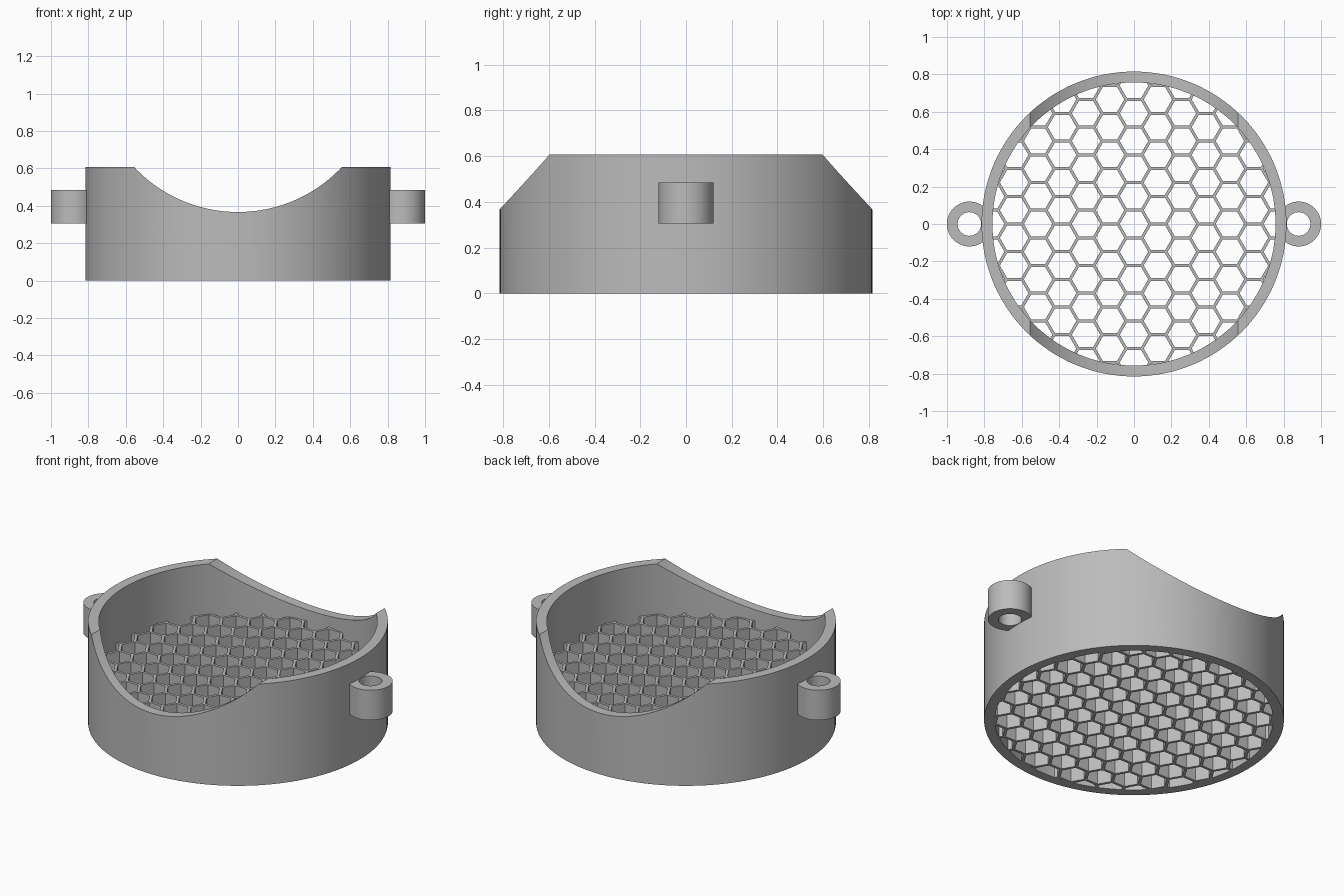
import bpy
import bmesh
import math
from mathutils import Matrix, Vector

if "Cube" in bpy.data.objects:
    bpy.data.objects.remove(bpy.data.objects["Cube"], do_unlink=True)

# Overall dimensions
OUTER, INNER, HEIGHT = 0.815, 0.757, 0.607
GRID_TOP = 0.305
PITCH, WALL = 0.148, 0.016

grey = bpy.data.materials.new("plain grey")
grey.use_nodes = True
colour = (0.5, 0.5, 0.5, 1.0)
grey.diffuse_color = colour
grey.node_tree.nodes["Principled BSDF"].inputs["Base Color"].default_value = colour


def make_object(name, bm):
    bmesh.ops.recalc_face_normals(bm, faces=bm.faces)
    mesh = bpy.data.meshes.new(name)
    bm.to_mesh(mesh)
    bm.free()
    obj = bpy.data.objects.new(name, mesh)
    bpy.context.collection.objects.link(obj)
    mesh.materials.append(grey)
    return obj


def add_prism(bm, radius, z0, z1, sides, x=0.0, y=0.0):
    bmesh.ops.create_cone(
        bm, cap_ends=True, segments=sides, radius1=radius, radius2=radius,
        depth=z1 - z0, matrix=Matrix.Translation((x, y, (z0 + z1) / 2)))


def tube(name, outer, inner, z0, z1, sides, x=0.0):
    """Ring with a rectangular section."""
    bm = bmesh.new()
    profile = [(inner, z0), (outer, z0), (outer, z1), (inner, z1)]
    rings = []
    for i in range(sides):
        a = math.tau * i / sides
        rings.append([bm.verts.new((x + r * math.cos(a), r * math.sin(a), z))
                      for r, z in profile])
    for i in range(sides):
        p, q = rings[i], rings[(i + 1) % sides]
        for k in range(4):
            n = (k + 1) % 4
            bm.faces.new((p[k], q[k], q[n], p[n]))
    return make_object(name, bm)


def activate(obj):
    bpy.ops.object.select_all(action="DESELECT")
    obj.select_set(True)
    bpy.context.view_layer.objects.active = obj


def cut(obj, cutter):
    cutter.hide_render = True
    mod = obj.modifiers.new("cut", "BOOLEAN")
    mod.operation = "DIFFERENCE"
    mod.solver = "EXACT"
    mod.object = cutter
    activate(obj)
    bpy.ops.object.modifier_apply(modifier=mod.name)
    bpy.data.objects.remove(cutter, do_unlink=True)


def smooth(obj):
    activate(obj)
    bpy.ops.object.shade_smooth_by_angle(angle=math.radians(30))


# Outer ring with an arched scoop through front and back
ring = tube("outer_ring", OUTER, INNER, 0, HEIGHT, 128)
half_chord, dip = 0.555, 0.24
scoop_radius = (half_chord ** 2 + dip ** 2) / (2 * dip)
bm = bmesh.new()
add_prism(bm, scoop_radius, -1.2, 1.2, 160)
bmesh.ops.transform(bm, matrix=Matrix.Rotation(math.pi / 2, 4, "X"), verts=bm.verts)
bmesh.ops.translate(bm, vec=Vector((0, 0, HEIGHT - dip + scoop_radius)), verts=bm.verts)
cut(ring, make_object("scoop_cutter", bm))
smooth(ring)

# Deep honeycomb grid filling the bottom of the ring
bm = bmesh.new()
add_prism(bm, INNER + 0.001, 0, GRID_TOP, 128)
grid = make_object("honeycomb_grid", bm)

column_step = PITCH * math.sqrt(3) / 2
cell_radius = (PITCH - WALL) / math.sqrt(3)
bm = bmesh.new()
for col in range(-7, 8):
    for row in range(-6, 7):
        x = col * column_step
        y = (row + 0.5 * (col % 2)) * PITCH
        if math.hypot(x, y) < INNER + cell_radius:
            cell = bmesh.new()
            add_prism(cell, cell_radius, -0.1, GRID_TOP + 0.1, 6)
            # Corners point along x
            corner = max(cell.verts, key=lambda v: v.co.x).co
            turn = -math.atan2(corner.y, corner.x)
            spin = Matrix.Rotation(turn, 4, "Z")
            bmesh.ops.transform(cell, matrix=Matrix.Translation((x, y, 0)) @ spin,
                                verts=cell.verts)
            temp = bpy.data.meshes.new("cell")
            cell.to_mesh(temp)
            cell.free()
            bm.from_mesh(temp)
            bpy.data.meshes.remove(temp)
cut(grid, make_object("cell_cutter", bm))

# Mounting eyelets on both sides
for name, side in (("left_eyelet", 1), ("right_eyelet", -1)):
    smooth(tube(name, 0.12, 0.063, 0.305, 0.485, 64, side * 0.88))
